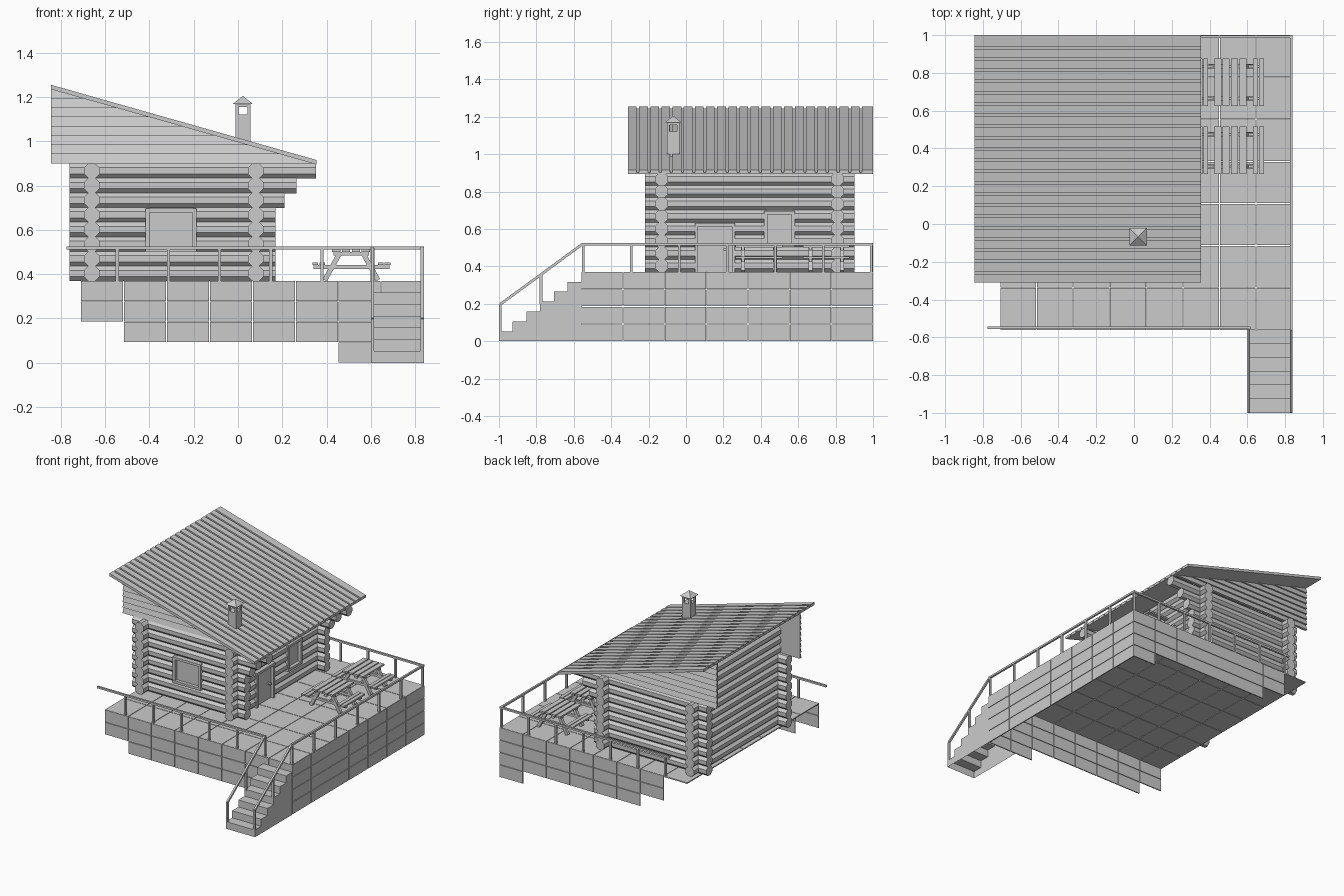
import bpy, bmesh, math
from mathutils import Vector

if "Cube" in bpy.data.objects:
    bpy.data.objects.remove(bpy.data.objects["Cube"])

DECK = 0.37            # deck height
P = 0.0662             # log pitch
XL, XR, YF, YB = -0.66, 0.08, -0.13, 0.81   # wall centre lines


def roof_z(x):
    return 1.235 - 0.2833 * (x + 0.845)


def finish(bm, name):
    bmesh.ops.recalc_face_normals(bm, faces=bm.faces[:])
    me = bpy.data.meshes.new(name)
    bm.to_mesh(me)
    bm.free()
    ob = bpy.data.objects.new(name, me)
    bpy.context.collection.objects.link(ob)
    return ob


def bridge(bm, a, b):
    """Closed prism between two matching point loops."""
    a = [bm.verts.new(p) for p in a]
    b = [bm.verts.new(p) for p in b]
    n = len(a)
    bm.faces.new(a)
    bm.faces.new(b[::-1])
    for i in range(n):
        bm.faces.new((a[i], b[i], b[(i + 1) % n], a[(i + 1) % n]))


def box(bm, x0, x1, y0, y1, z0, z1):
    c = [(x0, y0), (x1, y0), (x1, y1), (x0, y1)]
    bridge(bm, [(x, y, z0) for x, y in c], [(x, y, z1) for x, y in c])


def bar(bm, p, q, r, n=4):
    """Straight n-sided bar, flats facing the axes."""
    p, q = Vector(p), Vector(q)
    d = (q - p).normalized()
    u = d.cross(Vector((0, 0, 1)))
    u = u.normalized() if u.length > 0.01 else Vector((1, 0, 0))
    v = d.cross(u)
    R = r / math.cos(math.pi / n)
    ring = [(u * math.cos(t) + v * math.sin(t)) * R
            for t in (2 * math.pi * (k + 0.5) / n for k in range(n))]
    bridge(bm, [p + o for o in ring], [q + o for o in ring])


# --- log walls, split where a log meets an opening (start, end, first row, last row)
def wall(name, axis, at, start, end, rows, gaps=()):
    bm = bmesh.new()
    for i in range(rows):
        z = DECK + P * (i + 0.5)
        s, e = start(i), end(i)
        cuts = [s]
        for g0, g1, r0, r1 in gaps:
            if r0 <= i <= r1:
                cuts += [g0, g1]
        cuts.append(e)
        for a, b in zip(cuts[::2], cuts[1::2]):
            if axis == 'x':
                bar(bm, (a, at, z), (b, at, z), 0.035, 8)
            else:
                bar(bm, (at, a, z), (at, b, z), 0.035, 8)
    finish(bm, name)


def bracket(i):
    return {7: 0.352, 6: 0.265, 5: 0.21}.get(i, 0.17)


wall("front_log_wall", 'x', YF, lambda i: -0.76, bracket, 8, [(-0.40, -0.20, 2, 4)])
wall("back_log_wall", 'x', YB, lambda i: -0.76, bracket, 8)
y_start = lambda i: -0.22 if i < 8 else YF
y_end = lambda i: 0.90 if i < 8 else YB
wall("left_log_wall", 'y', XL, y_start, y_end, 12)
wall("right_log_wall", 'y', XR, y_start, y_end, 9,
     [(0.06, 0.25, 0, 3), (0.43, 0.57, 2, 4)])


# --- door and windows: frame plus recessed panel
def opening(name, axis, at, out, a, b, z0, z1, sill):
    bm = bmesh.new()

    def part(u0, u1, w0, w1, d):
        lo, hi = sorted((at - out * 0.03, at + out * d))
        if axis == 'x':
            box(bm, u0, u1, lo, hi, w0, w1)
        else:
            box(bm, lo, hi, u0, u1, w0, w1)
    t = 0.018
    part(a - 0.008, a + t - 0.008, z0, z1, 0.043)
    part(b - t + 0.008, b + 0.008, z0, z1, 0.043)
    part(a - 0.008, b + 0.008, z1 - t, z1, 0.045)
    if sill:
        part(a - 0.008, b + 0.008, z0, z0 + t, 0.045)
    part(a, b, z0, z1 - 0.005, 0.02)
    finish(bm, name)


opening("front_window", 'x', YF, -1, -0.41, -0.195, DECK + 2 * P, DECK + 5 * P - 0.005, True)
opening("right_window", 'y', XR, 1, 0.425, 0.575, DECK + 2 * P, DECK + 5 * P - 0.005, True)
opening("door", 'y', XR, 1, 0.055, 0.255, DECK, DECK + 4 * P - 0.003, False)
bm = bmesh.new()
bar(bm, (XR + 0.02, 0.21, 0.49), (XR + 0.045, 0.21, 0.49), 0.009, 8)
finish(bm, "door_knob")

# --- gables with lapped boards cut to the roof slope
for name, y, out in (("front_gable", -0.135, -1), ("back_gable", 0.83, 1)):
    bm = bmesh.new()
    n = 8
    h = (roof_z(-0.845) - 0.9) / n
    for i in range(n):
        z0, z1 = 0.9 + i * h, 0.9 + (i + 1) * h
        x0, x1 = [min(0.35, -0.845 + (1.235 - z) / 0.2833) for z in (z0, z1)]
        x1 = max(x1, -0.84)
        prof = [(-0.845, z0), (x0, z0), (x1, z1), (-0.845, z1)]
        lap = [0.02, 0.02, 0.008, 0.008]
        bridge(bm, [(x, y, z) for x, z in prof],
               [(x, y + out * d, z) for (x, z), d in zip(prof, lap)])
    finish(bm, name)

# --- roof sheet with raised boards running down the slope
bm = bmesh.new()


def slab(y0, y1, lo, hi):
    prof = [(-0.845, lo), (0.355, lo), (0.355, hi), (-0.845, hi)]
    bridge(bm, *[[(x, y, roof_z(x) + o) for x, o in prof] for y in (y0, y1)])


slab(-0.31, 1.0, 0, 0.008)
pitch = 1.31 / 22
for i in range(22):
    slab(-0.31 + i * pitch, -0.31 + (i + 1) * pitch - (0.013 if i < 21 else 0), 0.007, 0.02)
finish(bm, "roof")

# --- chimney: shaft, open top on corner posts, pyramid cap
bm = bmesh.new()
cx, cy, r = 0.022, -0.068, 0.034
box(bm, cx - r, cx + r, cy - r, cy + r, 0.97, 1.12)
for sx in (-1, 1):
    for sy in (-1, 1):
        px, py = cx + sx * (r - 0.007), cy + sy * (r - 0.007)
        box(bm, px - 0.007, px + 0.007, py - 0.007, py + 0.007, 1.12, 1.155)
box(bm, cx - r, cx + r, cy - r, cy + r, 1.155, 1.17)
cap = [bm.verts.new((cx + a * 0.046, cy + b * 0.046, 1.168))
       for a, b in ((-1, -1), (1, -1), (1, 1), (-1, 1))]
top = bm.verts.new((cx, cy, 1.205))
bm.faces.new(cap)
for i in range(4):
    bm.faces.new((cap[i], cap[(i + 1) % 4], top))
finish(bm, "chimney")

# --- tiled deck and stepped skirt panels
TX, TY, TZ, G = 1.55 / 8, 1.56 / 7, DECK / 4, 0.002
bm = bmesh.new()
for i in range(8):
    for j in range(7):
        x, y = -0.71 + i * TX, -0.56 + j * TY
        box(bm, x + G, x + TX - G, y + G, y + TY - G, DECK - 0.008, DECK)
finish(bm, "deck_floor")


def skirt(name, first, y0, y1):
    bm = bmesh.new()
    for row, f in enumerate(first):
        for i in range(f, 8):
            x = -0.71 + i * TX
            box(bm, x + G, x + TX - G, y0, y1, row * TZ + G, (row + 1) * TZ - G)
    finish(bm, name)


skirt("front_skirt", (6, 1, 0, 0), -0.56, -0.552)
skirt("back_skirt", (7, 2, 1, 1), 0.992, 1.0)
bm = bmesh.new()
for row in range(4):
    for j in range(7):
        y = -0.56 + j * TY
        box(bm, 0.832, 0.84, y + G, y + TY - G, row * TZ + G, (row + 1) * TZ - G)
finish(bm, "right_skirt")

# --- hollow stairs: treads and risers with closed sides
bm = bmesh.new()
prof = []
for i in range(6):
    y = -1 + i * 0.44 / 6
    prof += [(y, i * DECK / 7), (y, (i + 1) * DECK / 7)]
prof += [(-0.56, DECK * 6 / 7)]
L, R = [[bm.verts.new((x, y, z)) for y, z in prof] for x in (0.6, 0.84)]
for i in range(len(prof) - 1):
    bm.faces.new((L[i], R[i], R[i + 1], L[i + 1]))
for side, x in ((L, 0.6), (R, 0.84)):
    bm.faces.new(side + [bm.verts.new((x, -0.56, 0))])
finish(bm, "stairs")

# --- railings
RZ, RR = 0.518, 0.007
bm = bmesh.new()
bar(bm, (-0.775, -0.55, RZ), (0.615, -0.55, RZ), RR)
for k in range(6):
    x = -0.545 + k * 0.231
    bar(bm, (x, -0.55, DECK), (x, -0.55, RZ), RR)
finish(bm, "front_railing")
bm = bmesh.new()
bar(bm, (0.832, -0.56, RZ), (0.832, 1.0, RZ), RR)
for k in range(7):
    y = -0.55 + k * 1.54 / 6
    bar(bm, (0.832, y, DECK), (0.832, y, RZ), RR)
finish(bm, "right_railing")
bm = bmesh.new()
bar(bm, (-0.56, 0.992, RZ), (0.839, 0.992, RZ), RR)
for k in range(1, 7):
    x = 0.832 - k * 0.226
    bar(bm, (x, 0.992, DECK), (x, 0.992, RZ), RR)
finish(bm, "back_railing")
for name, x in (("left_stair_railing", 0.608), ("right_stair_railing", 0.832)):
    bm = bmesh.new()
    bar(bm, (x, -0.993, 0.197), (x, -0.555, RZ), RR)
    for y, z0, z1 in ((-0.993, 0.05, 0.197), (-0.775, 0.2, 0.355)):
        bar(bm, (x, y, z0), (x, y, z1), RR)
    finish(bm, name)

# --- picnic tables
for name, cy in (("rear_picnic_table", 0.75), ("near_picnic_table", 0.39)):
    bm = bmesh.new()
    cx = 0.512
    for k in range(4):
        x = cx - 0.087 + k * 0.0445
        box(bm, x, x + 0.037, cy - 0.125, cy + 0.125, 0.5, 0.513)
    for s in (-1, 1):
        for d in (0.132, 0.163):
            x = cx + s * d
            box(bm, x - 0.013, x + 0.013, cy - 0.125, cy + 0.125, 0.441, 0.453)
        for y in (cy - 0.085, cy + 0.085):
            bar(bm, (cx + s * 0.05, y, 0.5), (cx + s * 0.12, y, DECK + 0.003), 0.011)
    for y in (cy - 0.085, cy + 0.085):
        box(bm, cx - 0.172, cx + 0.172, y - 0.008, y + 0.008, 0.424, 0.442)
        box(bm, cx - 0.08, cx + 0.08, y - 0.008, y + 0.008, 0.484, 0.5)
    finish(bm, name)
